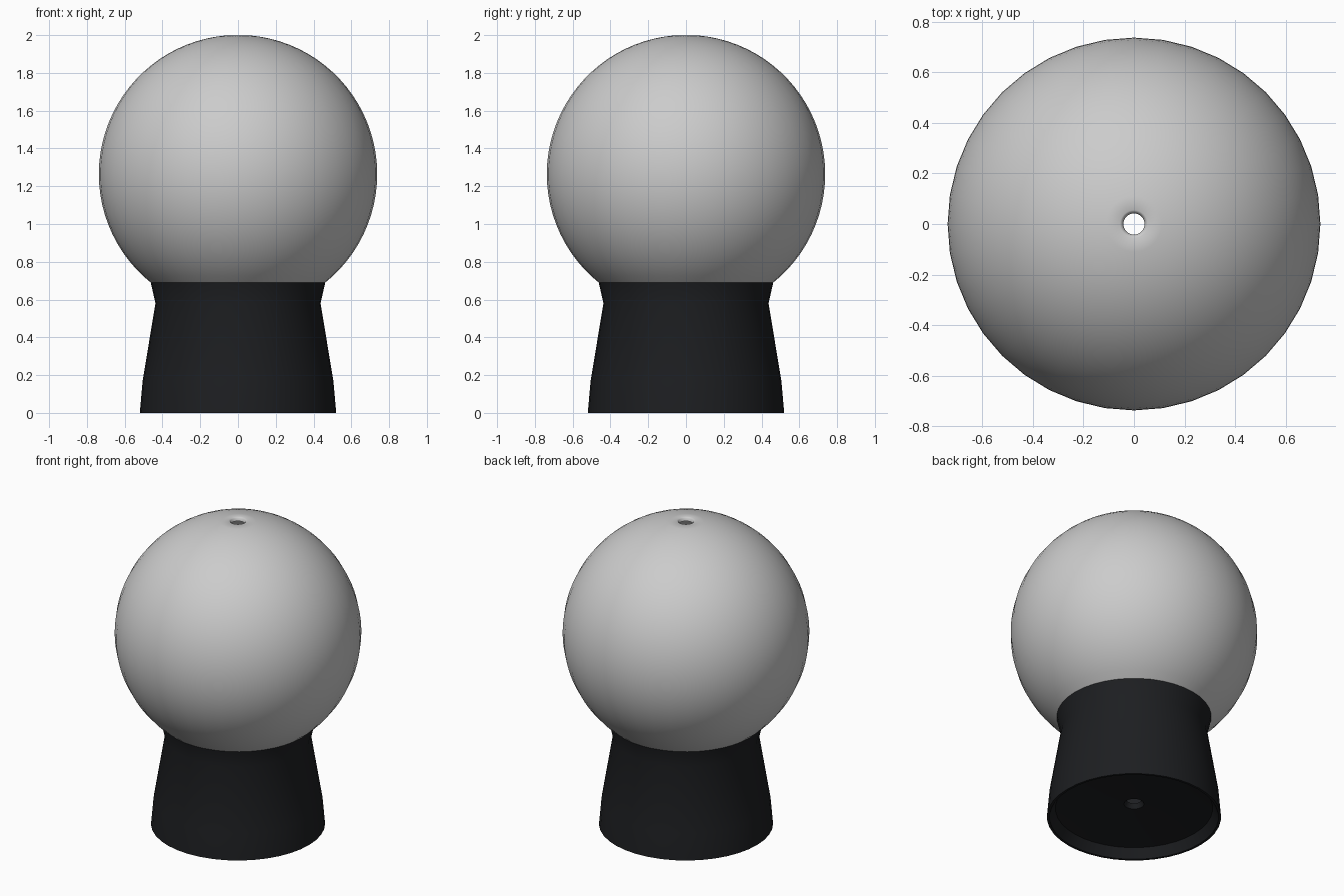
import bpy, bmesh, math
from mathutils import Vector

if "Cube" in bpy.data.objects:
    bpy.data.objects.remove(bpy.data.objects["Cube"])

SEGMENTS = 40


def lathe(name, profile, color=None):
    """Revolve an (r, z) profile around the z axis."""
    bm = bmesh.new()
    verts = [bm.verts.new((r, 0, z)) for r, z in profile]
    edges = [bm.edges.new(pair) for pair in zip(verts, verts[1:])]
    bmesh.ops.spin(bm, geom=verts + edges, cent=(0, 0, 0), axis=(0, 0, 1),
                   angle=math.tau, steps=SEGMENTS, use_duplicate=False)
    bmesh.ops.remove_doubles(bm, verts=bm.verts, dist=0.0005)
    bmesh.ops.recalc_face_normals(bm, faces=bm.faces)
    # Make the outer wall face outwards
    widest = max(bm.faces, key=lambda f: f.calc_center_median().xy.length)
    c = widest.calc_center_median()
    if widest.normal.dot(Vector((c.x, c.y, 0))) < 0:
        bmesh.ops.reverse_faces(bm, faces=bm.faces)
    mesh = bpy.data.meshes.new(name)
    bm.to_mesh(mesh)
    bm.free()
    obj = bpy.data.objects.new(name, mesh)
    bpy.context.collection.objects.link(obj)
    if color:
        mat = bpy.data.materials.new(name + "_material")
        mat.diffuse_color = color
        mat.use_nodes = True
        mat.node_tree.nodes["Principled BSDF"].inputs["Base Color"].default_value = mat.diffuse_color
        mesh.materials.append(mat)
    bpy.ops.object.select_all(action='DESELECT')
    obj.select_set(True)
    bpy.context.view_layer.objects.active = obj
    bpy.ops.object.shade_smooth_by_angle(angle=math.radians(50))
    return obj


# Globe: sphere arc from the pinhole lip at the top down to the base
R, CZ = 0.737, 1.264
start, end = math.asin(0.055 / R), math.pi - math.asin(0.462 / R)
arc = [start + (end - start) * i / 32 for i in range(33)]
globe_profile = [(0.042, 1.975), (0.046, 1.993)]
globe_profile += [(R * math.sin(a), CZ + R * math.cos(a)) for a in arc]
lathe("globe", globe_profile)

# Base: flared black pedestal with a recessed underside and a small hole
lathe("base", [(0.462, 0.69), (0.437, 0.58), (0.505, 0.17), (0.52, 0.0),
               (0.505, 0.0), (0.47, 0.06), (0.30, 0.08), (0.06, 0.09),
               (0.045, 0.12)], (0.012, 0.013, 0.015, 1))
